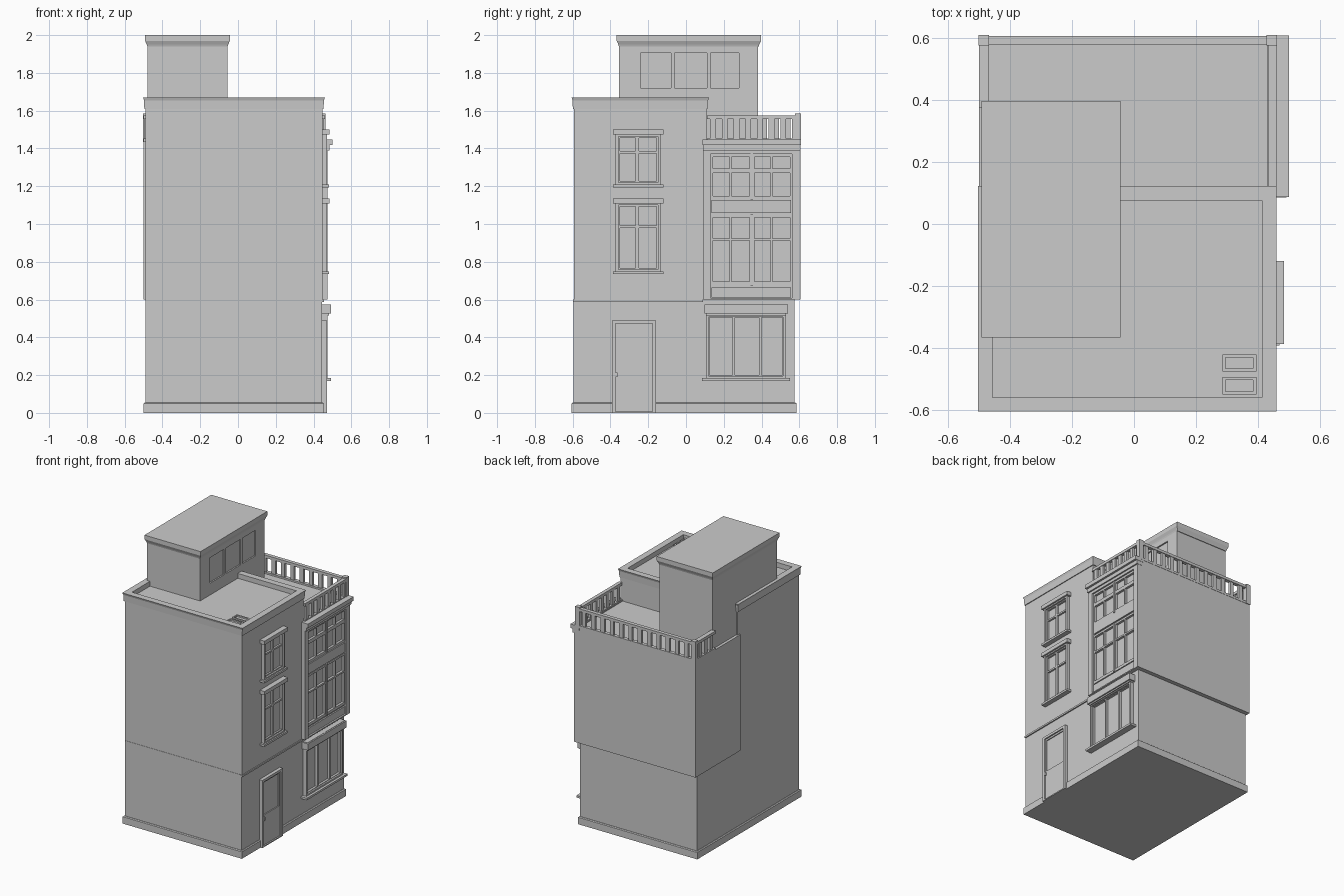
import bpy, bmesh


def finish(name, bm):
    bmesh.ops.recalc_face_normals(bm, faces=bm.faces)
    me = bpy.data.meshes.new(name)
    bm.to_mesh(me)
    bm.free()
    ob = bpy.data.objects.new(name, me)
    bpy.context.collection.objects.link(ob)
    return ob


def boxes(name, items):
    """One object made of boxes given as (x0, x1, y0, y1, z0, z1)."""
    bm = bmesh.new()
    for x0, x1, y0, y1, z0, z1 in items:
        vs = bmesh.ops.create_cube(bm, size=1)["verts"]
        bmesh.ops.scale(bm, verts=vs, vec=(x1 - x0, y1 - y0, z1 - z0))
        bmesh.ops.translate(bm, verts=vs, vec=((x0 + x1) / 2, (y0 + y1) / 2, (z0 + z1) / 2))
    return finish(name, bm)


def tiers(name, x0, x1, y0, y1, profile):
    """Loft a rectangle through (outward offset, z) steps."""
    bm = bmesh.new()
    rings = []
    for o, z in profile:
        rings.append([bm.verts.new(p) for p in (
            (x0 - o, y0 - o, z), (x1 + o, y0 - o, z), (x1 + o, y1 + o, z), (x0 - o, y1 + o, z))])
    for a, b in zip(rings, rings[1:]):
        for i in range(4):
            j = (i + 1) % 4
            bm.faces.new((a[i], a[j], b[j], b[i]))
    bm.faces.new(rings[0])
    bm.faces.new(rings[-1])
    return finish(name, bm)


def frame(name, x0, x1, y0, y1, z0, z1, cols, rows):
    """Flat frame facing +x with a grid of openings."""
    out = []
    ye = [y0] + [v for c in cols for v in c] + [y1]
    ze = [z0] + [v for r in rows for v in r] + [z1]
    for a, b in zip(ye[::2], ye[1::2]):
        out.append((x0, x1, a, b, z0, z1))
    for a, b in zip(ze[::2], ze[1::2]):
        for c, d in cols:
            out.append((x0, x1, c, d, a, b))
    return boxes(name, out)


# Main volumes
boxes("ground_floor", [(-.49, .445, -.595, .575, 0, .6)])
tiers("plinth", -.49, .445, -.595, .575, [(.01, 0), (.01, .05), (.004, .055)])
tiers("front_block_with_parapet", -.49, .447, -.593, .109,
      [(0, .6), (0, 1.61), (.006, 1.61), (.008, 1.655), (.013, 1.67), (-.033, 1.67), (-.033, 1.635)])
boxes("string_course", [(.43, .454, -.597, .09, .588, .6)])
boxes("rear_block", [(-.5, .447, .09, .605, .6, 1.44)])

# Roof hatches
for i, y in enumerate((-.5225, -.449)):
    tiers(f"roof_hatch_{i}", .285, .395, y - .028, y + .028,
          [(0, 1.63), (0, 1.655), (-.01, 1.655), (-.01, 1.645)])

# Penthouse with flared roof edge
boxes("penthouse", [(-.48, -.065, -.355, .38, 1.43, 1.95)])
frame("penthouse_window_wall", -.066, -.055, -.355, .38, 1.43, 1.95,
      [(-.24, -.08), (-.06, .11), (.13, .28)], [(1.72, 1.905)])
tiers("penthouse_roof", -.48, -.055, -.355, .385,
      [(0, 1.94), (.003, 1.95), (.012, 1.97), (.012, 2.0)])

# Bay: outer surround, sashes, spandrel panels and cornice
frame("bay_surround", .44, .475, .09, .605, .6, 1.42, [(.13, .56)], [(.608, 1.37)])
bay_cols = [(.142, .23), (.242, .335), (.362, .447), (.459, .55)]
frame("bay_lower_window", .44, .464, .13, .56, .675, 1.05, bay_cols, [(.695, .912), (.924, 1.035)])
frame("bay_upper_window", .44, .464, .13, .56, 1.13, 1.37, bay_cols, [(1.148, 1.27), (1.295, 1.355)])
boxes("bay_centre_mullion", [(.44, .47, .342, .355, .675, 1.05), (.44, .47, .342, .355, 1.13, 1.37)])
boxes("bay_spandrels", [(.44, .458, .13, .56, .6, .68), (.44, .458, .13, .56, 1.045, 1.135),
                        (.44, .468, .135, .555, .612, .665), (.44, .468, .135, .555, 1.057, 1.127)])
boxes("bay_cornice", [(.44, .485, .09, .607, 1.39, 1.42), (.43, .5, .087, .609, 1.418, 1.447)])

# Terrace balustrade: rails, corner posts and repeated balusters
RZ0, RZ1 = 1.555, 1.575
boxes("balustrade_rails", [
    (-.5, .46, .58, .607, RZ0, RZ1), (.434, .46, .11, .607, RZ0, RZ1), (-.5, -.468, .375, .607, RZ0, RZ1),
    (-.5, .46, .58, .607, 1.435, 1.452), (.434, .46, .11, .607, 1.435, 1.452),
    (-.5, -.468, .375, .607, 1.435, 1.452)])
boxes("balustrade_posts", [(x, x + .034, .577, .61, 1.435, 1.585) for x in (-.502, .428)])
slats = [(-.466 + .0745 * i + .028, -.466 + .0745 * i + .058, .585, .603, 1.44, 1.56) for i in range(12)]
slats += [(.438, .456, y, y + .03, 1.44, 1.56) for y in [.128 + .062 * i for i in range(8)]]
slats += [(-.494, -.474, y, y + .03, 1.44, 1.56) for y in (.4, .462, .524)]
boxes("balusters", slats)

# Two side windows with lintels and sills
for n, z0, z1, t in (("first_floor", .747, 1.112, .985), ("second_floor", 1.207, 1.476, 1.38)):
    frame(n + "_window", .44, .472, -.372, -.135, z0, z1, [(-.358, -.148)], [(z0 + .012, z1 - .012)])
    frame(n + "_sashes", .44, .46, -.36, -.146, z0 + .01, z1 - .01,
          [(-.35, -.267), (-.25, -.156)], [(z0 + .02, t - .006), (t + .006, z1 - .02)])
    boxes(n + "_lintel_and_sill", [(.44, .484, -.387, -.12, z1 - .003, z1 + .024),
                                   (.44, .482, -.387, -.12, z0 - .013, z0 + .002)])

# Entrance door
frame("door_frame", .44, .47, -.392, -.158, 0, .49, [(-.372, -.178)], [(.008, .472)])
boxes("door_slab", [(.44, .453, -.375, -.175, 0, .475)])
frame("door_leaf", .45, .46, -.373, -.177, 0, .475, [(-.362, -.19)], [(.225, .46)])
boxes("door_handle", [(.455, .474, -.372, -.362, .19, .215)])

# Shop window
frame("shop_window", .44, .474, .107, .527, .182, .525, [(.12, .514)], [(.196, .508)])
frame("shop_window_sashes", .44, .462, .115, .52, .19, .515,
      [(.125, .247), (.26, .386), (.4, .51)], [(.2, .505)])
boxes("shop_fascia_and_sill", [(.44, .482, .107, .53, .515, .575), (.44, .492, .098, .54, .525, .573),
                               (.44, .492, .085, .55, .17, .185)])
